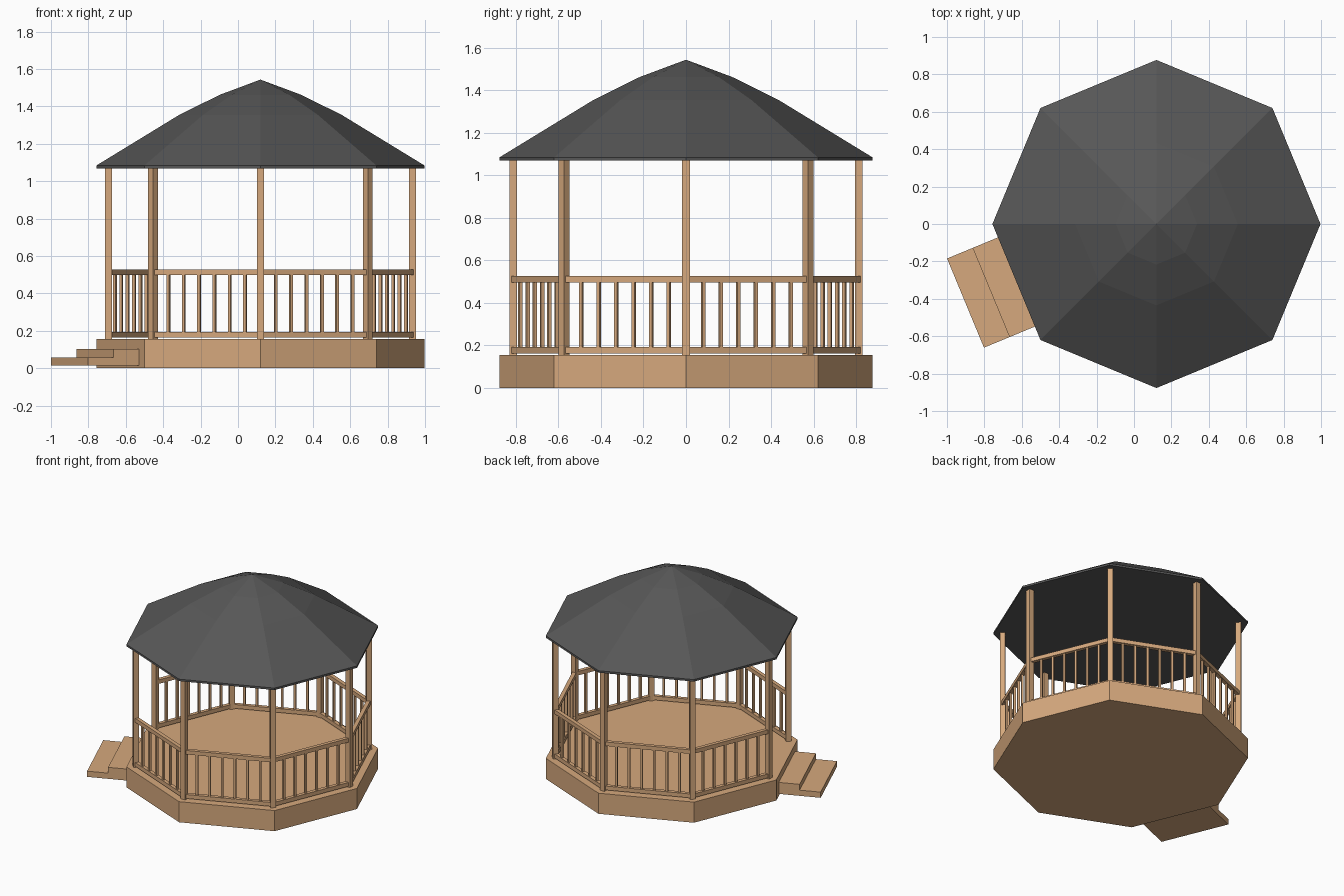
import bpy, bmesh, math
from mathutils import Matrix, Vector

if "Cube" in bpy.data.objects:
    bpy.data.objects.remove(bpy.data.objects["Cube"])

CX = 0.12                      # pavilion centre on x
R = 0.877                      # floor and roof corner radius
POST_R = 0.812                 # radius of post centres
SIDE = 2 * POST_R * math.sin(math.pi / 8)
APO = POST_R * math.cos(math.pi / 8)
OPEN_SIDE = 4                  # side with the steps


def material(name, rgb):
    m = bpy.data.materials.new(name)
    m.diffuse_color = (*rgb, 1)
    m.use_nodes = True
    m.node_tree.nodes["Principled BSDF"].inputs["Base Color"].default_value = m.diffuse_color
    return m


WOOD = material("warm wood", (0.67, 0.395, 0.205))
ROOF = material("dark grey roofing", (0.095, 0.095, 0.095))


def finish(name, bm, mat):
    bmesh.ops.recalc_face_normals(bm, faces=bm.faces)
    me = bpy.data.meshes.new(name)
    bm.to_mesh(me)
    bm.free()
    me.materials.append(mat)
    ob = bpy.data.objects.new(name, me)
    bpy.context.collection.objects.link(ob)
    return ob


def frame(angle):
    """Local x points outward at the angle, y runs along the side."""
    return Matrix.Translation((CX, 0, 0)) @ Matrix.Rotation(angle, 4, 'Z')


def box(bm, mat, centre, size):
    bmesh.ops.create_cube(bm, size=1, matrix=mat @ Matrix.Translation(centre)
                          @ Matrix.Diagonal((*size, 1)))


def octagon_stack(name, rings, mat, apex=None):
    """Closed solid from octagonal (radius, z) rings, optionally pointed."""
    bm = bmesh.new()
    loops = [[bm.verts.new((CX + r * math.cos(k * math.pi / 4),
                            r * math.sin(k * math.pi / 4), z))
              for k in range(8)] for r, z in rings]
    bm.faces.new(loops[0])
    for a, b in zip(loops, loops[1:]):
        for k in range(8):
            j = (k + 1) % 8
            bm.faces.new((a[k], a[j], b[j], b[k]))
    if apex is None:
        bm.faces.new(loops[-1])
    else:
        tip = bm.verts.new((CX, 0, apex))
        for k in range(8):
            bm.faces.new((loops[-1][k], loops[-1][(k + 1) % 8], tip))
    return finish(name, bm, mat)


# Floor platform and curved roof
octagon_stack("floor_platform", [(R, 0), (R, 0.156)], WOOD)
octagon_stack("roof", [(R, 1.069), (R, 1.084), (0.435, 1.354), (0.217, 1.462)],
              ROOF, apex=1.543)

# Corner posts
for k in range(8):
    bm = bmesh.new()
    box(bm, frame(k * math.pi / 4), (POST_R, 0, 0.6125), (0.037, 0.037, 0.917))
    finish(f"post_{k + 1}", bm, WOOD)

# Railings with six balusters on every side except the entrance
for k in range(8):
    if k == OPEN_SIDE:
        continue
    m = frame((k + 0.5) * math.pi / 4)
    bm = bmesh.new()
    for z in (0.178, 0.512):
        box(bm, m, (APO, 0, z), (0.028, SIDE, 0.03))
    for i in range(1, 7):
        box(bm, m, (APO, SIDE * (i / 7 - 0.5), 0.345), (0.016, 0.016, 0.31))
    finish(f"railing_{k + 1}", bm, WOOD)

# Entrance steps: stair profile extruded across the open side
m = frame((OPEN_SIDE + 0.5) * math.pi / 4)
profile = [(0.805, 0.015), (1.105, 0.015), (1.105, 0.058),
           (0.957, 0.058), (0.957, 0.102), (0.805, 0.102)]
bm = bmesh.new()
face = bm.faces.new([bm.verts.new(m @ Vector((x, -0.258, z))) for x, z in profile])
ext = bmesh.ops.extrude_face_region(bm, geom=[face], use_keep_orig=True)
bmesh.ops.translate(bm, vec=m.to_3x3() @ Vector((0, 0.516, 0)),
                    verts=[v for v in ext["geom"] if isinstance(v, bmesh.types.BMVert)])
finish("entrance_steps", bm, WOOD)
